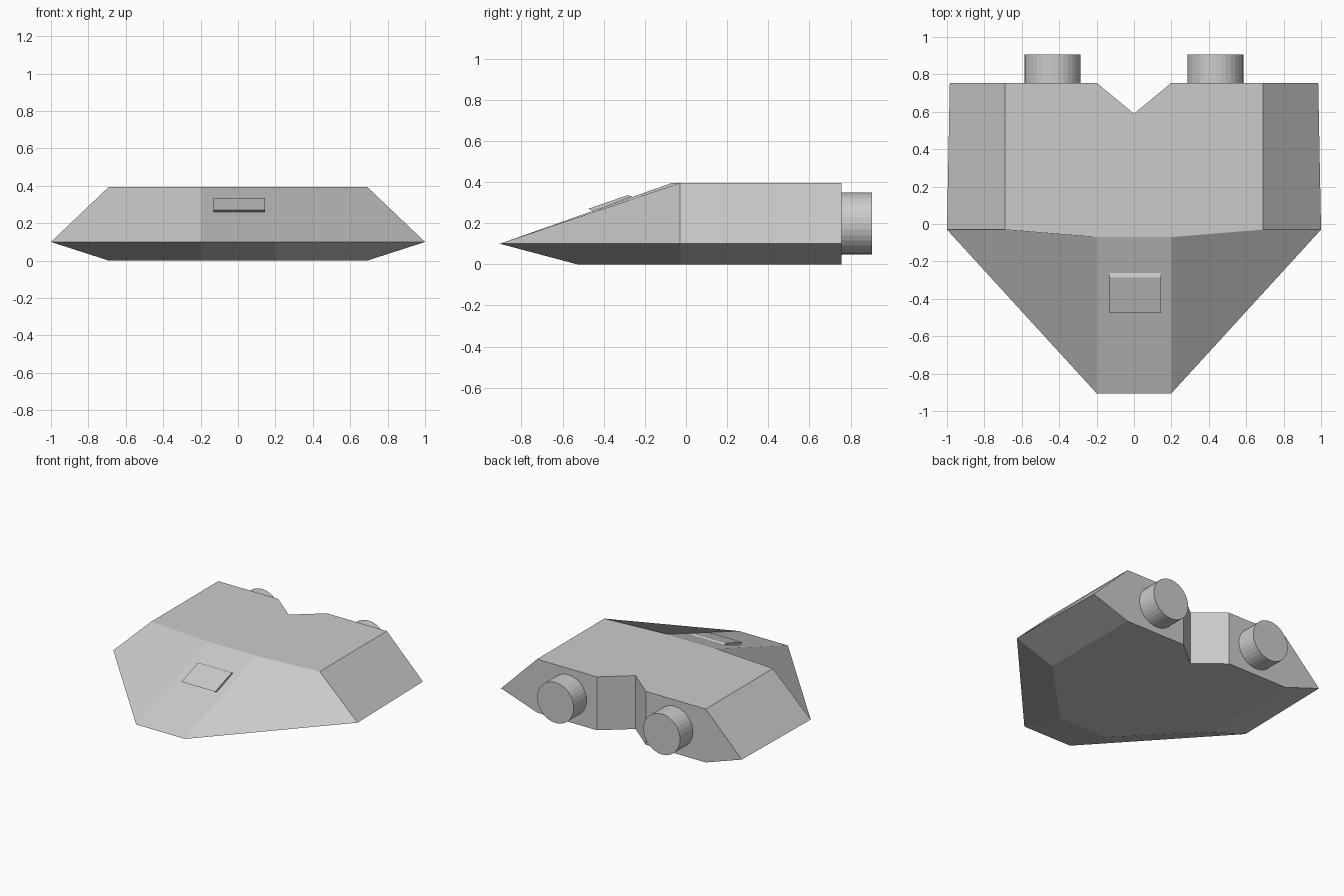
import bpy, bmesh, math

if "Cube" in bpy.data.objects:
    bpy.data.objects.remove(bpy.data.objects["Cube"])


def make_object(name, bm):
    bmesh.ops.recalc_face_normals(bm, faces=bm.faces)
    mesh = bpy.data.meshes.new(name)
    bm.to_mesh(mesh)
    bm.free()
    obj = bpy.data.objects.new(name, mesh)
    bpy.context.collection.objects.link(obj)
    return obj


def mirrored_ring(bm, half, z):
    # half runs from the nose round to the notch point on the centre line
    left = [(-x, y) for x, y in reversed(half[:-1])]
    return [bm.verts.new((x, y, z)) for x, y in half + left]


# Hull: bottom, widest line and deck, joined as three rings
BACK = 0.755
notch = [(0.2, BACK), (0, 0.59)]
bm = bmesh.new()
rings = [
    mirrored_ring(bm, [(0.2, -0.53), (0.69, -0.03), (0.69, BACK)] + notch, 0.0),
    mirrored_ring(bm, [(0.2, -0.905), (1.0, -0.03), (0.985, BACK)] + notch, 0.1),
    mirrored_ring(bm, [(0.2, -0.07), (0.69, -0.03), (0.69, BACK)] + notch, 0.395),
]
for low, high in zip(rings, rings[1:]):
    n = len(low)
    for i in range(n):
        j = (i + 1) % n
        bm.faces.new((low[i], low[j], high[j], high[i]))
bm.faces.new(rings[0][::-1])
bm.faces.new(rings[-1])
make_object("hull", bm)

# Sloped hatch plate on the nose
profile = [(-0.475, 0.27), (-0.285, 0.336), (-0.262, 0.33), (-0.452, 0.258)]
bm = bmesh.new()
sides = [[bm.verts.new((x, y, z)) for y, z in profile] for x in (-0.13, 0.145)]
for s in sides:
    bm.faces.new(s)
for i in range(4):
    j = (i + 1) % 4
    bm.faces.new((sides[0][i], sides[0][j], sides[1][j], sides[1][i]))
make_object("nose_hatch", bm)

# Twin rear engines, slightly sunk into the hull
for side, x in (("left", -0.435), ("right", 0.435)):
    bpy.ops.mesh.primitive_cylinder_add(
        vertices=32, radius=0.15, depth=0.17,
        location=(x, 0.82, 0.198), rotation=(math.pi / 2, 0, 0))
    bpy.context.object.name = side + "_engine"
